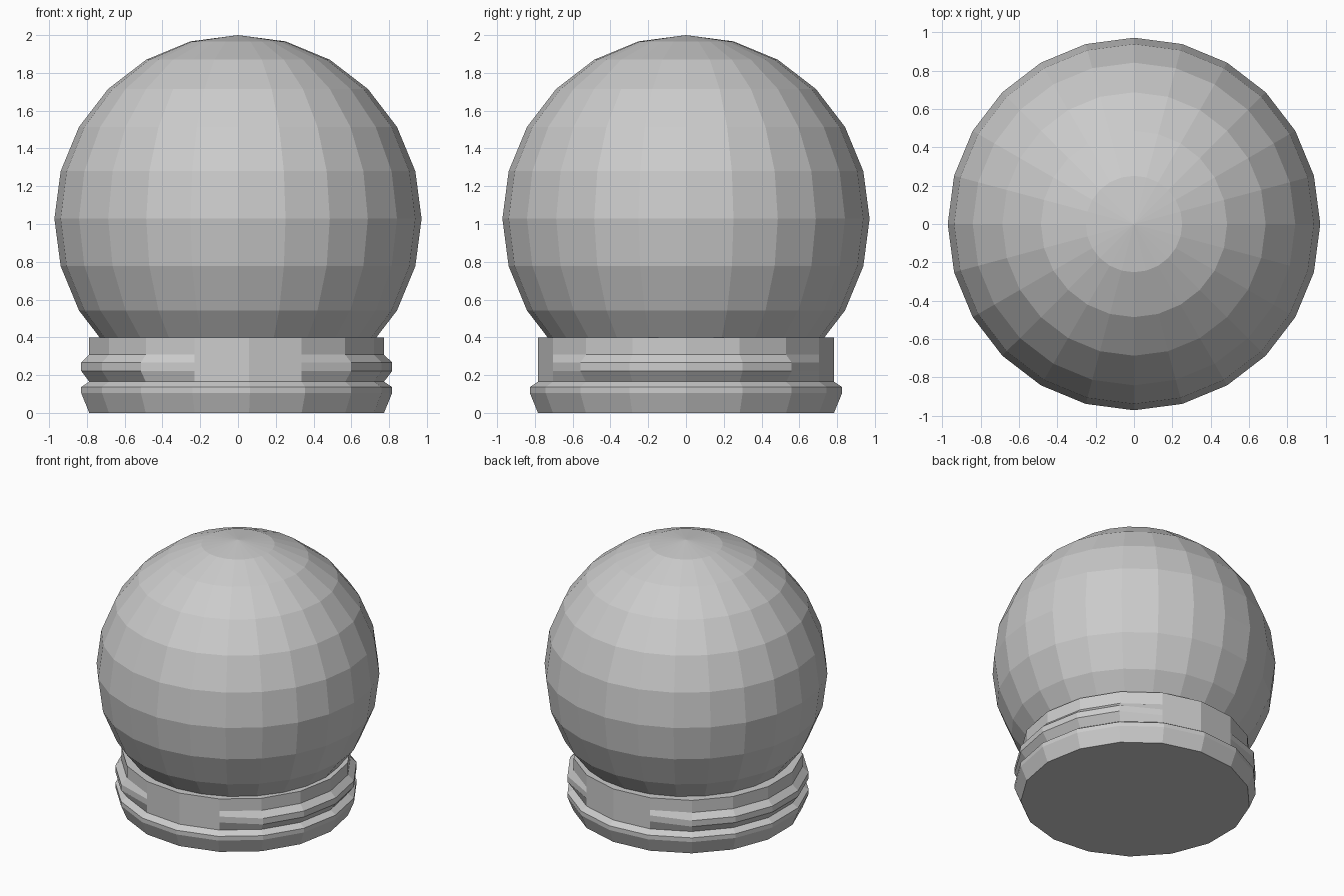
import bpy, bmesh
from math import cos, sin, pi

if "Cube" in bpy.data.objects:
    bpy.data.objects.remove(bpy.data.objects["Cube"])

# Globe: low-poly sphere sunk into the collar
bpy.ops.mesh.primitive_uv_sphere_add(segments=24, ring_count=12, radius=0.972,
                                     location=(0, 0, 1.028))
bpy.context.object.name = "globe"

# Collar: 17-sided turned base with a full flange and two side lugs
SIDES, R, R_OUT, CX = 17, 0.787, 0.83, -0.014
LUGS = {15, 16, 0, 1, 2, 6, 7, 8, 9, 10, 11}      # corners pushed out on the +x and -x sides
ROWS = [(0, R, R), (0.105, R_OUT, R_OUT), (0.137, R_OUT, R_OUT), (0.165, R, R),
        (0.222, R, R_OUT), (0.267, R, R_OUT), (0.308, R, R), (0.4, R, R)]

bm = bmesh.new()
rings = []
for z, plain, lug in ROWS:
    ring = []
    for i in range(SIDES):
        a = 2 * pi * i / SIDES
        r = lug if i in LUGS else plain
        ring.append(bm.verts.new((CX + r * cos(a), r * sin(a), z)))
    rings.append(ring)
for low, high in zip(rings, rings[1:]):
    for i in range(SIDES):
        j = (i + 1) % SIDES
        bm.faces.new((low[i], low[j], high[j], high[i]))

# Flat underside and top of the collar
bm.faces.new(rings[0][::-1])
bm.faces.new(rings[-1])

mesh = bpy.data.meshes.new("collar")
bm.to_mesh(mesh)
bm.free()
bpy.context.collection.objects.link(bpy.data.objects.new("collar", mesh))
